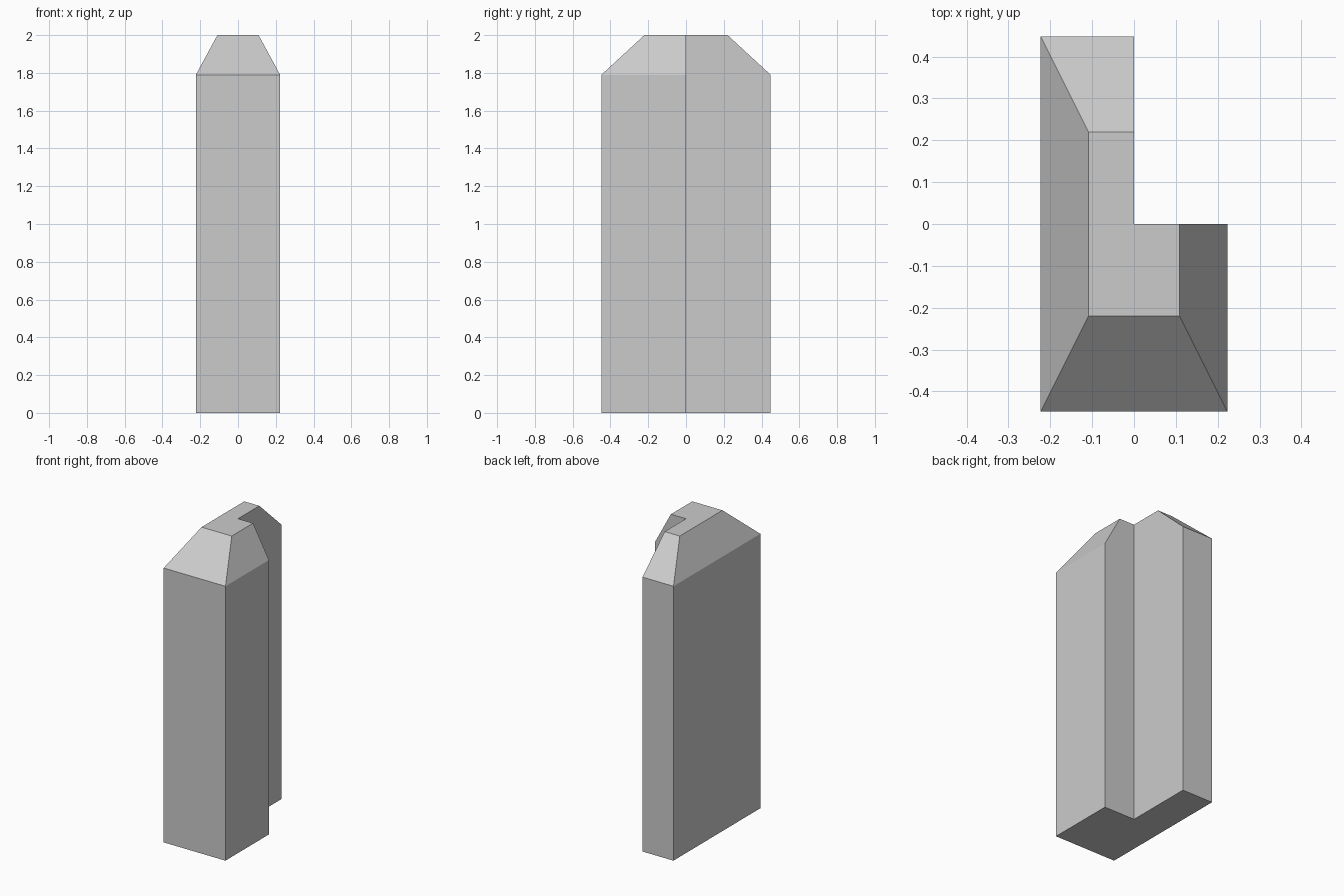
import bpy, bmesh

if "Cube" in bpy.data.objects:
    bpy.data.objects.remove(bpy.data.objects["Cube"])

# Tower body: rectangular shaft with a sloped, flat-topped cap
rings = [(0.223, 0.448, 0.0), (0.223, 0.448, 1.79), (0.109, 0.22, 2.0)]
bm = bmesh.new()
loops = [[bm.verts.new((sx * hx, sy * hy, z))
          for sx, sy in ((-1, -1), (1, -1), (1, 1), (-1, 1))]
         for hx, hy, z in rings]
for low, high in zip(loops, loops[1:]):
    for i in range(4):
        j = (i + 1) % 4
        bm.faces.new((low[i], low[j], high[j], high[i]))
bm.faces.new(loops[0][::-1])
bm.faces.new(loops[-1])
mesh = bpy.data.meshes.new("tower_body")
bm.to_mesh(mesh)
bm.free()
tower = bpy.data.objects.new("tower_body", mesh)
bpy.context.collection.objects.link(tower)

# Cutter: removes the back right quarter over the full height
bpy.ops.mesh.primitive_cube_add(size=1, location=(0.5, 0.5, 1))
cutter = bpy.context.object
cutter.name = "corner_cutter"
cutter.scale = (1, 1, 3)
cutter.hide_render = True

# Apply the notch
notch = tower.modifiers.new("corner_notch", 'BOOLEAN')
notch.operation = 'DIFFERENCE'
notch.solver = 'EXACT'
notch.object = cutter
bpy.context.view_layer.objects.active = tower
bpy.ops.object.modifier_apply(modifier=notch.name)
bpy.data.objects.remove(cutter)
